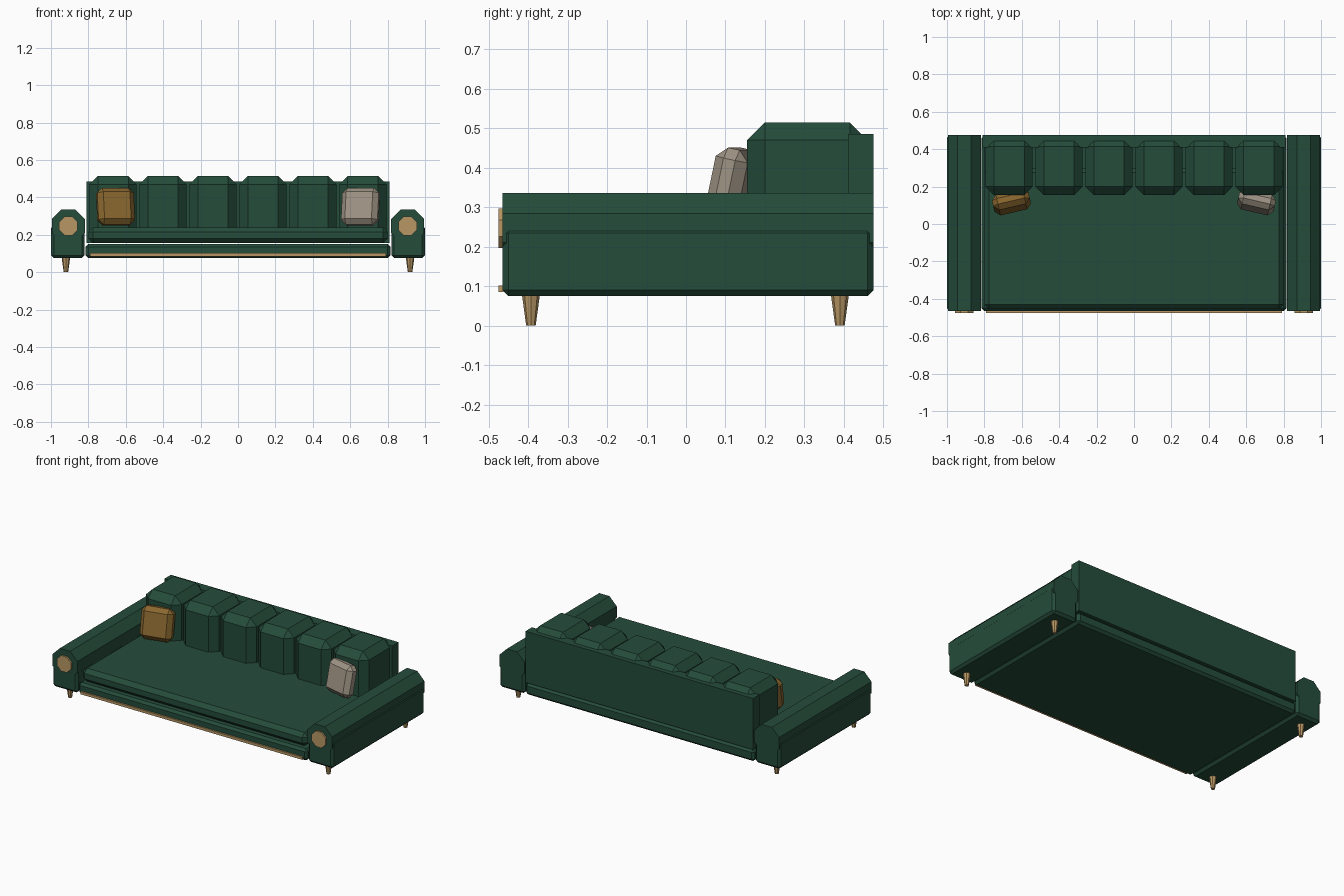
import bpy
from math import radians, pi, cos

cube = bpy.data.objects.get("Cube")
if cube:
    bpy.data.objects.remove(cube, do_unlink=True)


def material(name, rgb):
    m = bpy.data.materials.new(name)
    m.use_nodes = True
    m.diffuse_color = (*rgb, 1)
    bsdf = m.node_tree.nodes["Principled BSDF"]
    bsdf.inputs["Base Color"].default_value = (*rgb, 1)
    bsdf.inputs["Roughness"].default_value = 0.8
    return m


GREEN = material("green velvet", (0.018, 0.072, 0.043))
BRASS = material("pale brass", (0.48, 0.31, 0.13))
OCHRE = material("ochre cloth", (0.25, 0.135, 0.028))
GREY = material("warm grey cloth", (0.34, 0.29, 0.23))


def box(name, xs, ys, zs, mat, bevel=0.0, rot=(0, 0, 0)):
    """Box between the given ranges, with chamfered edges."""
    mid = [(a + b) / 2 for a, b in (xs, ys, zs)]
    bpy.ops.mesh.primitive_cube_add(size=1, location=mid)
    ob = bpy.context.object
    ob.name = name
    ob.scale = [b - a for a, b in (xs, ys, zs)]
    bpy.ops.object.transform_apply(location=False, rotation=False, scale=True)
    ob.rotation_euler = rot
    ob.data.materials.append(mat)
    if bevel:
        mod = ob.modifiers.new("chamfer", 'BEVEL')
        mod.width = bevel
        mod.segments = 1
    return ob


def octagon_bar(name, x, z, apothem, y0, y1, mat):
    """Octagonal prism along y with a flat top."""
    bpy.ops.mesh.primitive_cylinder_add(
        vertices=8, radius=apothem / cos(pi / 8), depth=y1 - y0)
    ob = bpy.context.object
    ob.name = name
    ob.rotation_euler = (0, 0, pi / 8)
    bpy.ops.object.transform_apply(location=False, rotation=True, scale=False)
    ob.rotation_euler = (pi / 2, 0, 0)
    ob.location = (x, (y0 + y1) / 2, z)
    ob.data.materials.append(mat)


# Base, seat and back
box("base", (-0.815, 0.815), (-0.465, 0.475), (0.075, 0.15), GREEN, 0.015)
box("seat", (-0.8, 0.8), (-0.455, 0.3), (0.155, 0.24), GREEN, 0.025)
box("back_panel", (-0.81, 0.81), (0.41, 0.475), (0.155, 0.485), GREEN)
box("front_trim", (-0.79, 0.79), (-0.475, -0.463), (0.085, 0.102), BRASS)

# Row of back cushions
for i in range(6):
    x = (i - 2.5) * 0.267
    box(f"back_cushion_{i + 1}", (x - 0.126, x + 0.126), (0.155, 0.46),
        (0.16, 0.515), GREEN, 0.045)

# Arms, end caps and legs
for side, s in (("left", 1), ("right", -1)):
    box(f"{side}_arm_base", sorted((s * 0.82, s)), (-0.465, 0.475),
        (0.075, 0.25), GREEN, 0.015)
    octagon_bar(f"{side}_arm_roll", s * 0.907, 0.247, 0.0885, -0.465, 0.475, GREEN)
    octagon_bar(f"{side}_arm_cap", s * 0.907, 0.247, 0.05, -0.475, -0.463, BRASS)
    for end, y in (("front", -0.393), ("back", 0.39)):
        bpy.ops.mesh.primitive_cone_add(
            vertices=8, radius1=0.012, radius2=0.023, depth=0.08,
            location=(s * 0.92, y, 0.04))
        leg = bpy.context.object
        leg.name = f"{side}_{end}_leg"
        leg.data.materials.append(BRASS)

# Scatter pillows leaning on the back
for side, s, mat in (("left", 1, GREY), ("right", -1, OCHRE)):
    x = s * 0.655
    box(f"{side}_pillow", (x - 0.1, x + 0.1), (0.075, 0.16), (0.25, 0.45),
        mat, 0.027, (radians(-12), 0, radians(-13 * s)))
